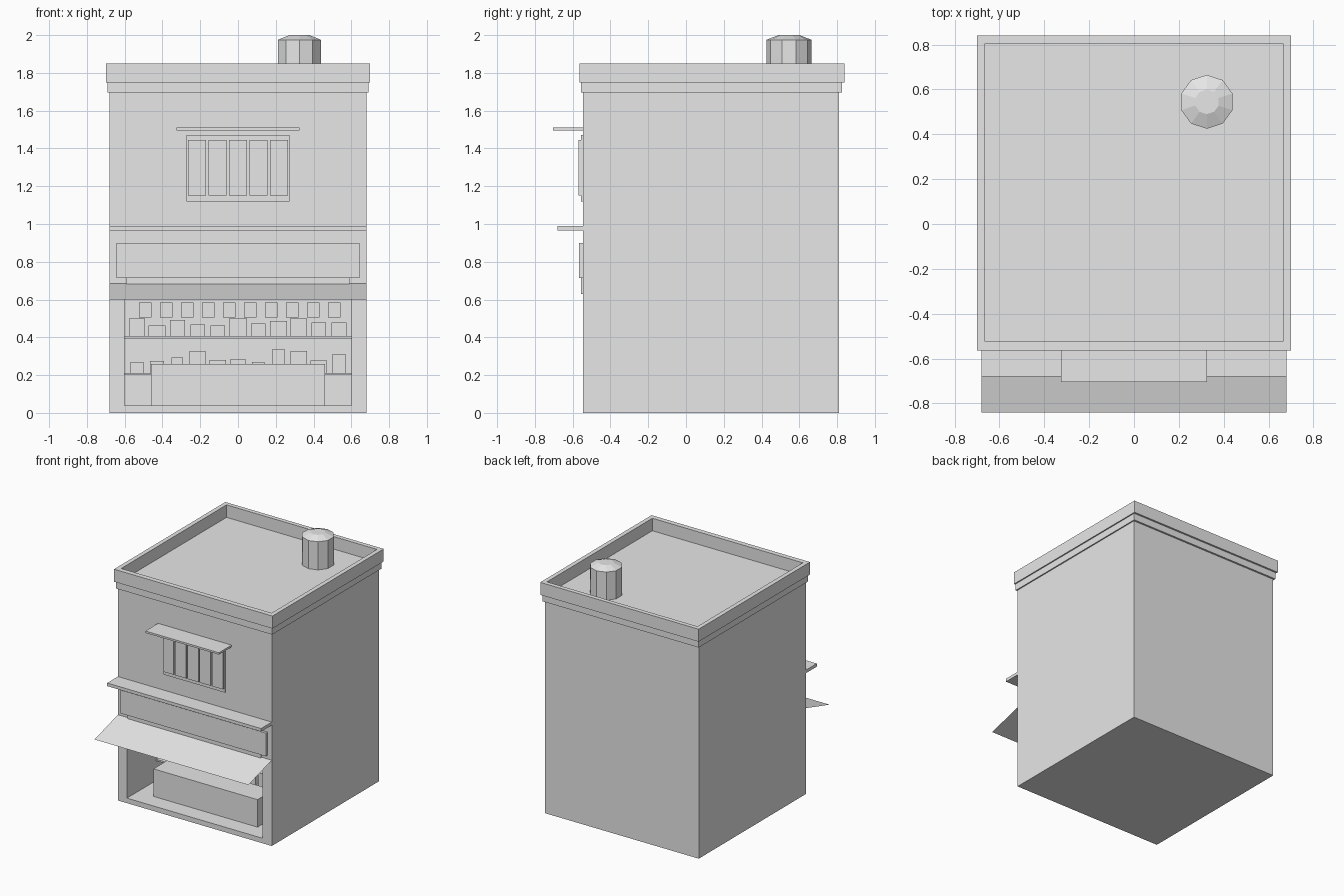
import bpy, bmesh, random
from mathutils import Matrix, Vector

random.seed(4)
if "Cube" in bpy.data.objects:
    bpy.data.objects.remove(bpy.data.objects["Cube"], do_unlink=True)

COLOUR = (0.8, 0.8, 0.8, 1)
plaster = bpy.data.materials.new("light_grey")
plaster.use_nodes = True
plaster.diffuse_color = COLOUR
plaster.node_tree.nodes["Principled BSDF"].inputs["Base Color"].default_value = COLOUR


def finish(name, bm):
    mesh = bpy.data.meshes.new(name)
    bm.to_mesh(mesh)
    bm.free()
    mesh.materials.append(plaster)
    obj = bpy.data.objects.new(name, mesh)
    bpy.context.collection.objects.link(obj)
    return obj


def boxes(name, *bounds):
    """One object from boxes given as (x range, y range, z range)."""
    bm = bmesh.new()
    for spans in bounds:
        centre = Vector([(a + b) / 2 for a, b in spans])
        size = [b - a for a, b in spans]
        matrix = Matrix.Translation(centre) @ Matrix.Diagonal((*size, 1))
        bmesh.ops.create_cube(bm, size=1, matrix=matrix)
    return finish(name, bm)


def wide(half):
    return (-half, half)


FRONT, BACK, HALF = -0.545, 0.81, 0.68
INNER, INNER_BACK, FLOOR, LINTEL = 0.6, 0.05, 0.04, 0.63

# Building shell with an open shop front
boxes("upper_walls", (wide(HALF), (FRONT, BACK), (LINTEL, 1.74)))
boxes("shop_floor", (wide(HALF), (FRONT, BACK), (0, FLOOR)))
boxes("rear_block", (wide(HALF), (INNER_BACK, BACK), (FLOOR, LINTEL)))
for side, x in (("right", (-HALF, -INNER)), ("left", (INNER, HALF))):
    boxes(side + "_shop_wall", (x, (FRONT, INNER_BACK), (FLOOR, LINTEL)))

# Cornice and parapet ring around the flat roof
boxes("cornice", (wide(0.69), (-0.555, 0.825), (1.695, 1.75)))
boxes("parapet",
      (wide(0.7), (-0.565, -0.525), (1.75, 1.85)),
      (wide(0.7), (0.805, 0.84), (1.75, 1.85)),
      ((-0.7, -0.665), (-0.525, 0.805), (1.75, 1.85)),
      ((0.665, 0.7), (-0.525, 0.805), (1.75, 1.85)))

# Roof vent: ten-sided drum with a sloped cap
bm = bmesh.new()
for r1, r2, z1, z2 in ((0.12, 0.12, 1.74, 1.975), (0.12, 0.055, 1.975, 2.0)):
    bmesh.ops.create_cone(bm, cap_ends=True, segments=10, radius1=r1, radius2=r2,
                          depth=z2 - z1,
                          matrix=Matrix.Translation((0.325, 0.545, (z1 + z2) / 2)))
finish("roof_vent", bm)

# Window with upright slats and a small canopy
boxes("window_panel", (wide(0.272), (-0.555, FRONT), (1.12, 1.47)))
slats = []
for i in range(5):
    x = (i - 2) * 0.109
    slats.append(((x - 0.048, x + 0.048), (-0.57, -0.55), (1.15, 1.445)))
boxes("window_slats", *slats)
boxes("window_canopy", (wide(0.325), (-0.705, FRONT), (1.495, 1.51)))

# Ledge, sign board and awning
boxes("ledge", (wide(HALF), (-0.68, FRONT), (0.965, 0.99)))
boxes("sign_board", (wide(0.643), (-0.567, FRONT), (0.715, 0.9)))
boxes("awning_housing", (wide(0.59), (-0.555, FRONT), (LINTEL, 0.715)))
bm = bmesh.new()
bm.faces.new([bm.verts.new(p) for p in (
    (-HALF, -0.84, 0.6), (HALF, -0.84, 0.6), (HALF, FRONT, 0.685), (-HALF, FRONT, 0.685))])
finish("awning", bm)

# Counter and shelves
boxes("counter", (wide(0.46), (-0.41, -0.21), (FLOOR, 0.26)))
boxes("lower_shelf", (wide(INNER), (-0.18, INNER_BACK), (0.2, 0.212)))
boxes("upper_shelf", (wide(INNER), (-0.12, INNER_BACK), (0.395, 0.408)))

# Goods on the shelves
for name, base, y, low, high in (("lower_goods", 0.212, -0.1, 0.05, 0.13),
                                 ("upper_goods", 0.408, -0.06, 0.05, 0.1)):
    goods = []
    for i in range(11):
        x = (i - 5) * 0.107
        w = random.uniform(0.03, 0.047)
        goods.append(((x - w, x + w), (y - w, y + w),
                      (base, base + random.uniform(low, high))))
    boxes(name, *goods)
hung = []
for i in range(10):
    x = -0.49 + i * 0.111
    hung.append(((x - 0.033, x + 0.033), (0.0, INNER_BACK), (0.505, 0.585)))
boxes("hung_goods", *hung)
